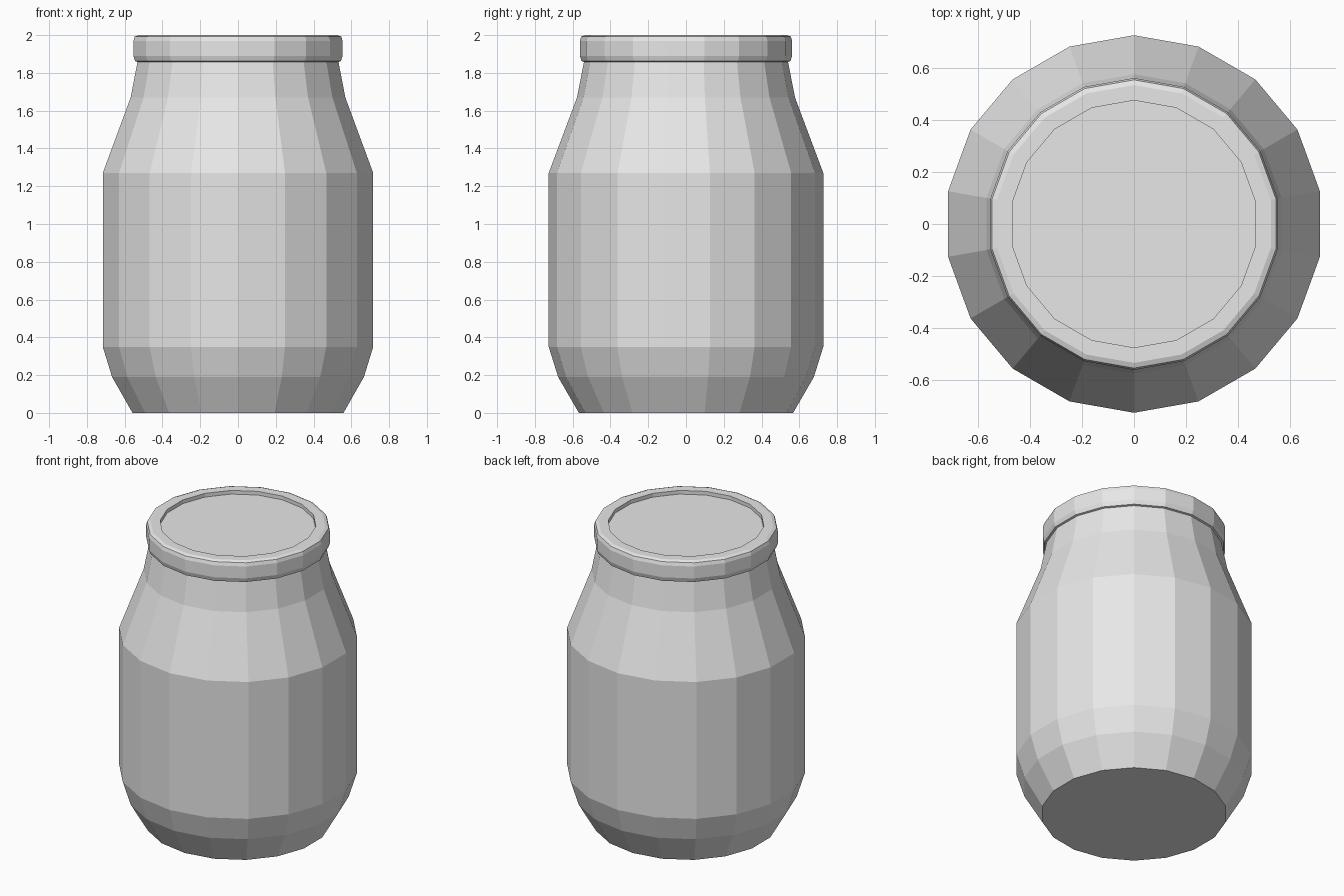
import bpy
import bmesh
import math

cube = bpy.data.objects.get("Cube")
if cube:
    bpy.data.objects.remove(cube, do_unlink=True)

SIDES = 18


def material(name, colour):
    mat = bpy.data.materials.new(name)
    mat.use_nodes = True
    mat.diffuse_color = colour
    mat.node_tree.nodes["Principled BSDF"].inputs["Base Color"].default_value = colour
    return mat


def lathe(name, profile, mat):
    """Turn (radius, height) points, bottom to top, into a capped solid."""
    bm = bmesh.new()
    rings = []
    for radius, height in profile:
        ring = []
        for i in range(SIDES):
            a = math.pi / 2 + math.tau * i / SIDES
            ring.append(bm.verts.new((radius * math.cos(a), radius * math.sin(a), height)))
        rings.append(ring)
    for low, high in zip(rings, rings[1:]):
        for i in range(SIDES):
            j = (i + 1) % SIDES
            bm.faces.new((low[i], low[j], high[j], high[i]))
    bm.faces.new(rings[0][::-1])
    bm.faces.new(rings[-1])
    mesh = bpy.data.meshes.new(name)
    bm.to_mesh(mesh)
    bm.free()
    mesh.materials.append(mat)
    obj = bpy.data.objects.new(name, mesh)
    bpy.context.collection.objects.link(obj)
    return obj


grey = material("light grey", (0.8, 0.8, 0.8, 1))

# Jar body: narrow base, straight wall, sloping shoulder and neck
lathe("jar_body", [(0.567, 0), (0.677, 0.19), (0.727, 0.35), (0.727, 1.27),
                   (0.577, 1.67), (0.538, 1.87)], grey)

# Lid: rounded edges and a sunken centre panel
lathe("lid", [(0.535, 1.857), (0.553, 1.862), (0.562, 1.89), (0.562, 1.97),
              (0.555, 1.992), (0.535, 2.0), (0.476, 2.0), (0.476, 1.975)], grey)
